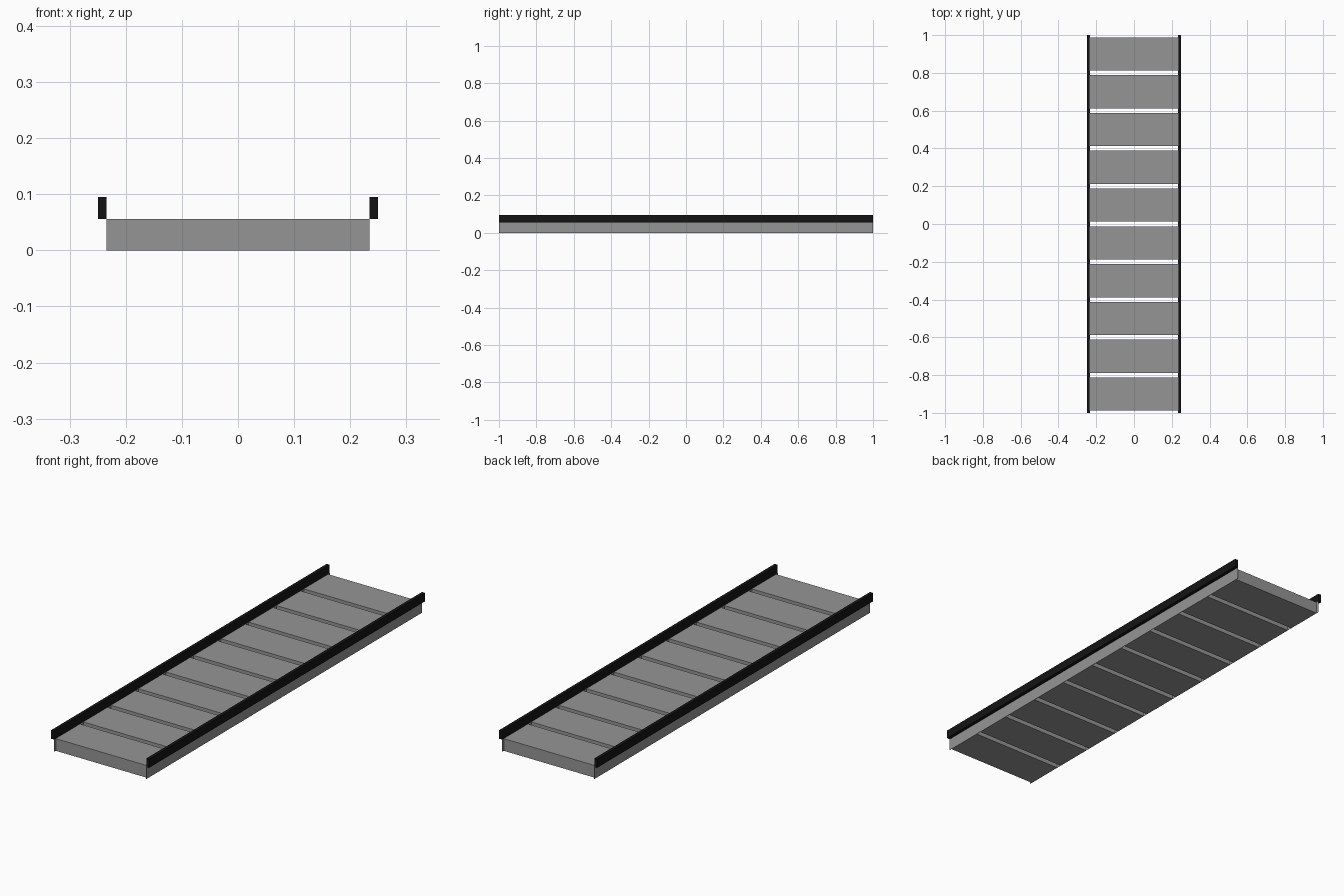
import bpy

if "Cube" in bpy.data.objects:
    bpy.data.objects.remove(bpy.data.objects["Cube"])

LENGTH = 2.0
HALF_W = 0.2345
SHEET = 0.0005
BODY_H = 0.056
RAIL_TOP = 0.095


def material(name, value):
    m = bpy.data.materials.new(name)
    m.diffuse_color = (value, value, value, 1)
    m.use_nodes = True
    m.node_tree.nodes["Principled BSDF"].inputs["Base Color"].default_value = m.diffuse_color
    return m


def box(name, lo, hi, mat):
    bpy.ops.mesh.primitive_cube_add(size=1)
    ob = bpy.context.object
    ob.name = name
    for v in ob.data.vertices:
        v.co = [l + (c + 0.5) * (h - l) for l, h, c in zip(lo, hi, v.co)]
    ob.data.materials.append(mat)
    return ob


def mirror_x(ob):
    ob.modifiers.new("mirror", 'MIRROR').use_axis[0] = True


grey = material("dark_grey", 0.3)
black = material("rail_black", 0.007)

# Slats: ten planks with open gaps, one plank repeated by an array
COUNT, PITCH, SLAT_W = 10, 0.2, 0.176
y0 = -PITCH * COUNT / 2 + PITCH / 2
slats = box("slats", (-HALF_W + SHEET, y0 - SLAT_W / 2, 0),
            (HALF_W - SHEET, y0 + SLAT_W / 2, BODY_H), grey)
array = slats.modifiers.new("array", 'ARRAY')
array.count = COUNT
array.use_relative_offset = False
array.use_constant_offset = True
array.constant_offset_displace = (0, PITCH, 0)

# Thin side sheets running the full length
mirror_x(box("side_sheets", (HALF_W - SHEET, -LENGTH / 2, 0),
             (HALF_W, LENGTH / 2, BODY_H), grey))

# Raised dark edge rails, just outside and above the side sheets
mirror_x(box("edge_rails", (HALF_W, -LENGTH / 2, BODY_H),
             (0.2495, LENGTH / 2, RAIL_TOP), black))
